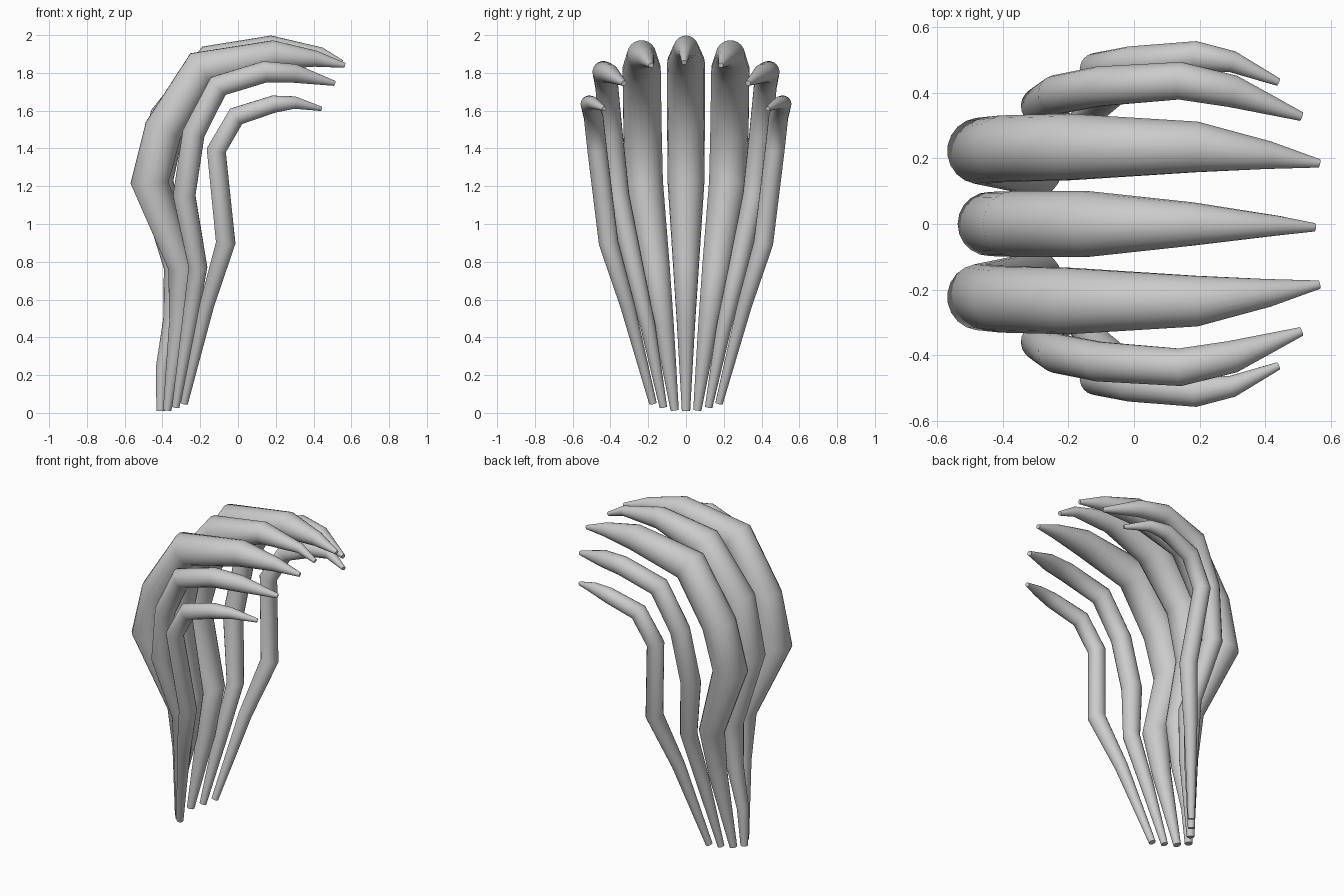
import bpy
import math


def strand(name, pts, side=1):
    """Tapered round tube through (x, y, z, radius) points."""
    cu = bpy.data.curves.new(name, 'CURVE')
    cu.dimensions = '3D'
    cu.bevel_depth = 1.0
    cu.bevel_resolution = 8
    cu.use_fill_caps = True
    sp = cu.splines.new('POLY')
    sp.points.add(len(pts) - 1)
    for p, (x, y, z, r) in zip(sp.points, pts):
        p.co = (x, y * side, z, 1)
        p.radius = r
    sp.use_smooth = True
    ob = bpy.data.objects.new(name, cu)
    bpy.context.collection.objects.link(ob)
    bpy.ops.object.select_all(action='DESELECT')
    ob.select_set(True)
    bpy.context.view_layer.objects.active = ob
    bpy.ops.object.convert(target='MESH')
    bpy.ops.object.shade_smooth_by_angle(angle=math.radians(50))


# Middle strand, tallest
center = [(-.41, 0, .01, .022), (-.40, 0, .24, .035), (-.345, 0, .50, .05),
          (-.325, 0, .77, .068), (-.44, 0, 1.23, .098), (-.37, 0, 1.56, .1),
          (-.135, 0, 1.855, .1), (.18, 0, 1.932, .066), (.44, -.005, 1.905, .03),
          (.55, -.01, 1.855, .013)]
# Pairs working outwards, mirrored in y
inner = [(-.375, .06, .015, .022), (-.31, .12, .48, .055), (-.295, .16, .77, .075),
         (-.468, .223, 1.22, .102), (-.395, .23, 1.50, .102), (-.195, .235, 1.82, .102),
         (.19, .235, 1.895, .078), (.41, .21, 1.875, .043), (.565, .185, 1.84, .013)]
middle = [(-.33, .12, .03, .02), (-.26, .20, .45, .04), (-.212, .275, .77, .05),
          (-.285, .36, 1.15, .06), (-.235, .395, 1.48, .06), (-.105, .42, 1.73, .061),
          (.14, .437, 1.805, .058), (.30, .405, 1.797, .05), (.51, .328, 1.745, .014)]
outer = [(-.285, .175, .05, .02), (-.165, .31, .57, .039), (-.065, .41, .90, .052),
         (-.115, .47, 1.39, .052), (-.01, .49, 1.57, .052), (.19, .512, 1.635, .046),
         (.30, .495, 1.643, .033), (.44, .433, 1.61, .012)]

strand("center_strand", center)
for label, pts in (("inner", inner), ("middle", middle), ("outer", outer)):
    for side, tag in ((1, "back"), (-1, "front")):
        strand(f"{label}_strand_{tag}", pts, side)
